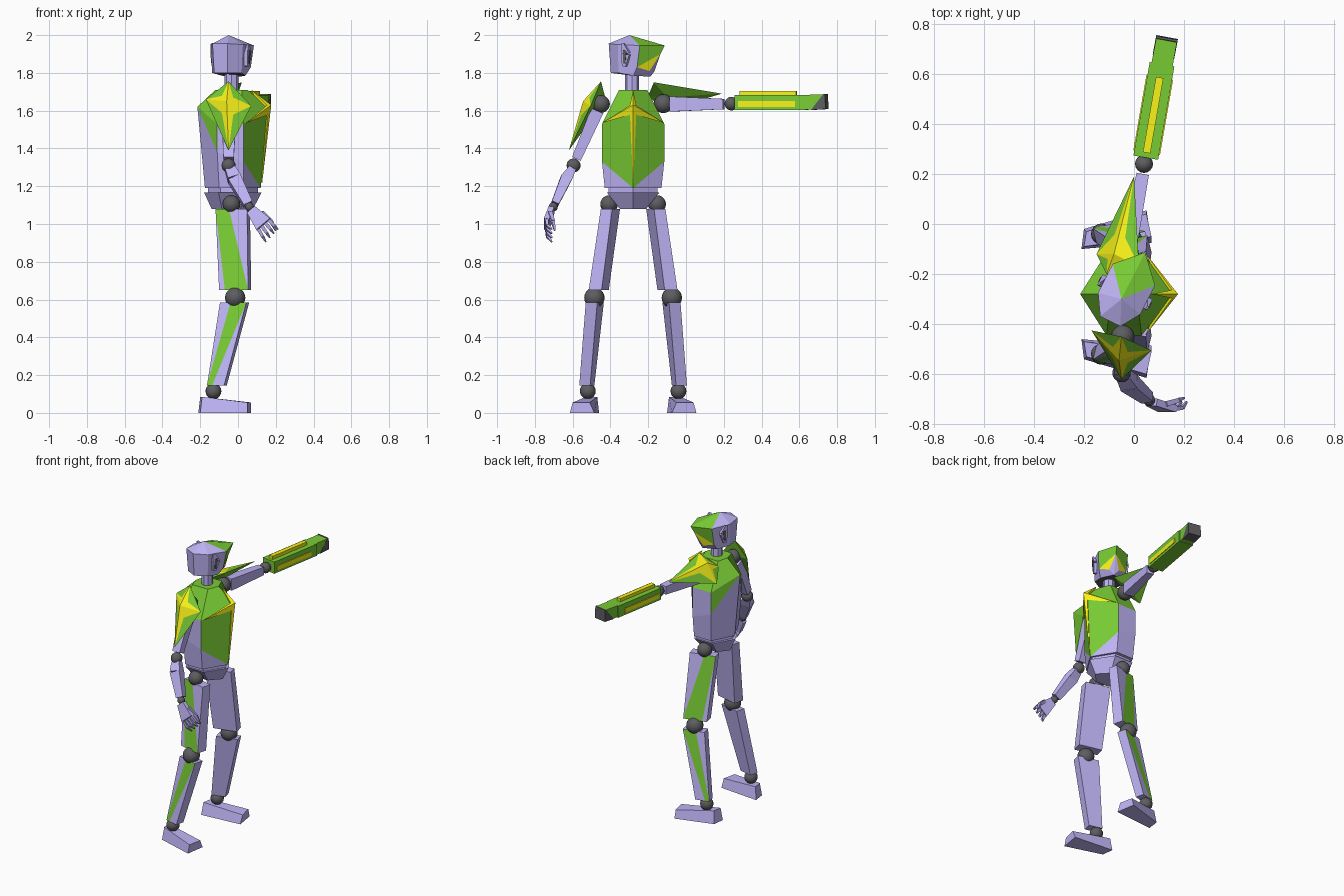
import bpy, bmesh, math
from mathutils import Vector as V

if "Cube" in bpy.data.objects:
    bpy.data.objects.remove(bpy.data.objects["Cube"])

YC = -0.28  # body centre line


def mat(name, c):
    m = bpy.data.materials.new(name)
    m.diffuse_color = (*c, 1)
    m.use_nodes = True
    m.node_tree.nodes["Principled BSDF"].inputs["Base Color"].default_value = m.diffuse_color
    return m


LILAC = mat("lilac", (0.52, 0.46, 0.92))
GREEN = mat("green", (0.19, 0.6, 0.035))
YELLOW = mat("yellow", (0.95, 0.9, 0.01))
DARK = mat("dark_grey", (0.11, 0.11, 0.12))
MATS = [LILAC, GREEN, YELLOW, DARK]


def mesh(name, polys):
    """polys: list of (points, material)"""
    bm = bmesh.new()
    for pts, m in polys:
        f = bm.faces.new([bm.verts.new(p) for p in pts])
        f.material_index = MATS.index(m)
    bmesh.ops.remove_doubles(bm, verts=bm.verts, dist=1e-4)
    bmesh.ops.recalc_face_normals(bm, faces=bm.faces)
    me = bpy.data.meshes.new(name)
    bm.to_mesh(me)
    bm.free()
    for m in MATS:
        me.materials.append(m)
    ob = bpy.data.objects.new(name, me)
    bpy.context.collection.objects.link(ob)
    return ob


def prism(name, a, b, m):
    """solid between two rings with equal point counts"""
    n = len(a)
    polys = [(a, m), (b, m)]
    polys += [([a[i], a[(i + 1) % n], b[(i + 1) % n], b[i]], m) for i in range(n)]
    return mesh(name, polys)


def bar(name, p0, p1, s0, s1, m=LILAC, up=(0, 0, 1), slant=0):
    """tapered box from p0 to p1; sizes are (side, up); slant slides the start's low edge back"""
    p0, p1 = V(p0), V(p1)
    d = (p1 - p0).normalized()
    side = d.cross(V(up)).normalized()
    u = side.cross(d)
    ring = lambda p, s, k: [p + side * s[0] / 2 * i + u * s[1] / 2 * j + d * k * j
                            for i, j in ((-1, -1), (1, -1), (1, 1), (-1, 1))]
    return prism(name, ring(p0, s0, slant), ring(p1, s1, 0), m)


def ball(name, p, r):
    bpy.ops.mesh.primitive_uv_sphere_add(segments=16, ring_count=10, radius=r, location=p)
    ob = bpy.context.object
    ob.name = name
    ob.data.materials.append(DARK)
    bpy.ops.object.shade_smooth()


def star(name, peak, tips, back, k, pad):
    """four-pointed star; a pad fills the gaps between the points in green"""
    peak, back = V(peak), V(back)
    tips = [V(t) for t in tips]
    polys = []
    for i in range(4):
        a, b = tips[i], tips[(i + 1) % 4]
        n = peak + (a + b - 2 * peak) * k
        polys += [([peak, a, n], YELLOW), ([peak, n, b], YELLOW)]
        if pad:
            polys += [([a, n, b], GREEN), ([a, b, back], GREEN)]
        else:
            polys += [([a, n, back], YELLOW), ([n, b, back], YELLOW)]
    return mesh(name, polys)


def mirrored(name, pts, faces, place):
    """half model given by lettered points, mirrored over the centre plane"""
    polys = []
    for s in (1, -1):
        for keys, m in faces:
            polys.append(([place(*pts[k], s) for k in keys.split()], m))
    return mesh(name, polys)


# torso
T = dict(A=(.05, 0, 1.71), B=(.165, 0, 1.62), C=(.12, 0, 1.19),
         D=(.02, .075, 1.71), E=(.03, .165, 1.53), F=(.03, .165, 1.33), G=(.03, .15, 1.19),
         H=(-.1, .075, 1.71), I=(-.11, .165, 1.53), J=(-.11, .165, 1.38), K=(-.1, .15, 1.19),
         L=(-.12, 0, 1.71), M=(-.215, 0, 1.62), N=(-.175, 0, 1.19))
mirrored("torso", T, [("A B E D", GREEN), ("B C F E", GREEN), ("C G F", LILAC),
                      ("D E I H", GREEN), ("E F J I", LILAC), ("F G K J", LILAC),
                      ("L H I M", GREEN), ("M I J", GREEN), ("M J K N", LILAC),
                      ("A D H L", GREEN), ("C N K G", LILAC)],
         lambda x, d, z, s: V((x, YC + s * d, z)))
star("chest_star", (.176, YC, 1.63),
     [(.07, YC, 1.712), (.045, YC + .165, 1.535), (.126, YC, 1.2), (.045, YC - .165, 1.535)],
     (.12, YC, 1.6), .1, False)


# waist and pelvis, six-sided like the torso
def hexring(front, rear, side, z):
    w = front - rear
    a, b = rear + w * .25, rear + w * .7
    return [(front, YC, z), (b, YC + side, z), (a, YC + side, z),
            (rear, YC, z), (a, YC - side, z), (b, YC - side, z)]


prism("waist", hexring(.105, -.16, .13, 1.195), hexring(.105, -.16, .13, 1.16), LILAC)
prism("pelvis", hexring(.125, -.18, .14, 1.168), hexring(.08, -.14, .07, 1.08), LILAC)

# neck
bpy.ops.mesh.primitive_cylinder_add(vertices=8, radius=.037, depth=.11, location=(-.035, YC - .005, 1.745))
bpy.context.object.name = "neck"
bpy.context.object.data.materials.append(LILAC)

# head, turned toward the raised arm
FWD, RGT, HC = V((.45, .89, 0)), V((.89, -.45, 0)), V((-.05, -.30, 0))


def hp(f, r, z, s=1):
    return HC + FWD * f + RGT * r * s + V((0, 0, z))


H = dict(T=(0, 0, 2.0), P=(.21, 0, 1.945), Q=(.11, .095, 1.945), R=(-.02, .095, 1.95),
         S=(-.1, .045, 1.955), S0=(-.1, 0, 1.955), P2=(.185, 0, 1.9), Q2=(.09, .087, 1.83),
         V1=(.135, .03, 1.81), W=(.125, 0, 1.78), U=(.06, .07, 1.785),
         X=(-.02, .088, 1.8), Y=(-.09, .04, 1.8), Y0=(-.09, 0, 1.8))
mirrored("head", H, [("T P Q", GREEN), ("T Q R", LILAC), ("T R S", LILAC), ("T S S0", LILAC),
                     ("P Q Q2 P2", GREEN), ("P2 Q2 V1", YELLOW), ("P2 V1 W", LILAC),
                     ("V1 Q2 U W", LILAC), ("Q R X U Q2", LILAC), ("R S Y X", LILAC),
                     ("S S0 Y0 Y", LILAC), ("W U X Y Y0", DARK)], hp)
for s in (1, -1):
    bar("ear_plate", hp(.02, .096, 1.835, s), hp(.03, .1, 1.9, s), (.02, .02), (.022, .05), LILAC, FWD)
    bar("ear_fin", hp(.03, .1, 1.9, s), hp(.015, .108, 1.955, s), (.022, .05), (.008, .015), LILAC, FWD)
    bar("ear_slot", hp(.025, .101, 1.85, s), hp(.03, .105, 1.92, s), (.02, .012), (.02, .022), DARK, FWD)


# legs, turned outward
def limb(name, s, top, bot, flip):
    """turned box with a diagonal green band outside; ends are (x, d, length, width, z, split)"""
    cs, sn = math.cos(math.radians(14)), math.sin(math.radians(14))

    def corner(e, i, j):  # i along the length (-1 back), j across (1 outer)
        l, w = e[2] / 2 * i * flip, e[3] / 2 * j
        return V((e[0] + l * cs - w * sn, YC + s * (e[1] + l * sn + w * cs), e[4]))
    a, m, b, b2, a2 = [corner(top, i, j) for i, j in ((-1, 1), (top[5], 1), (1, 1), (1, -1), (-1, -1))]
    c, n, e, e2, c2 = [corner(bot, i, j) for i, j in ((-1, 1), (bot[5], 1), (1, 1), (1, -1), (-1, -1))]
    mesh(name, [([a, m, e, n], GREEN), ([m, b, e], LILAC), ([a, n, c], LILAC),
                ([a, m, b, b2, a2], LILAC), ([c, n, e, e2, c2], LILAC),
                ([a2, b2, e2, c2], LILAC), ([a, a2, c2, c], LILAC), ([b, b2, e2, e], LILAC)])


for s, n in ((1, "left"), (-1, "right")):
    limb(n + "_thigh", s, (-.028, .12, .172, .062, 1.08, -.15), (-.015, .182, .158, .07, .65, -.6), 1)
    limb(n + "_shin", s, (-.018, .203, .144, .063, .585, .2), (-.112, .245, .093, .059, .145, .4), -1)
    ball(n + "_hip_joint", (-.035, YC + s * .127, 1.105), .047)
    ball(n + "_knee_joint", (-.015, YC + s * .205, .61), .054)
    ball(n + "_ankle_joint", (-.13, YC + s * .24, .115), .042)
    q = lambda x, d, z: (x, YC + s * d, z)
    prism(n + "_foot", [q(-.21, .18, 0), q(-.2, .26, 0), q(-.19, .25, .085), q(-.2, .19, .085)],
          [q(.07, .205, 0), q(.05, .335, 0), q(.05, .32, .055), q(.07, .23, .055)], LILAC)

# shoulder pads
star("right_shoulder_pad", (-.06, -.545, 1.65),
     [(-.05, -.45, 1.755), (.07, -.505, 1.625), (-.05, -.62, 1.39), (-.17, -.425, 1.66)],
     (-.03, -.485, 1.62), .25, True)
star("left_shoulder_pad", (-.08, -.12, 1.725),
     [(-.11, -.2, 1.68), (.02, -.17, 1.75), (0, .19, 1.69), (-.15, -.12, 1.6)],
     (-.04, -.1, 1.67), .25, True)

# right arm, hanging
X = (1, 0, 0)
ball("right_shoulder_joint", (-.045, -.45, 1.635), .047)
bar("right_upper_arm", (-.047, -.47, 1.6), (-.05, -.58, 1.345), (.07, .08), (.05, .055), up=X)
ball("right_elbow_joint", (-.05, -.595, 1.31), .037)
bar("right_elbow_cuff", (-.042, -.605, 1.29), (-.02, -.635, 1.24), (.04, .055), (.06, .07), up=X)
bar("right_forearm", (-.02, -.635, 1.24), (.053, -.695, 1.105), (.06, .07), (.04, .05), up=X)
ball("right_wrist_joint", (.06, -.703, 1.09), .024)

# hand
WID = V((.75, 0, .66))
PALM0, PALM1 = V((.07, -.712, 1.075)), V((.135, -.738, .998))
bar("palm", PALM0, PALM1, (.03, .055), (.028, .095), up=WID)
for i in range(4):
    a = PALM1 + WID * (i - 1.5) * .024
    b = a + V((.026, .004, -.035)) + WID * (i - 1.5) * .004
    c = b + V((.018, .024, -.03 + .004 * i))
    bar("finger_base", a, b, (.017, .019), (.015, .016), up=WID)
    bar("finger_tip", b, c, (.015, .016), (.007, .007), up=WID)
t0, t1, t2 = V((.125, -.72, 1.06)), V((.175, -.705, 1.015)), V((.2, -.695, .965))
bar("thumb_base", t0, t1, (.022, .024), (.018, .018))
bar("thumb_tip", t1, t2, (.018, .018), (.007, .007))

# left arm, raised
ball("left_shoulder_joint", (-.03, -.12, 1.637), .05)
bar("left_upper_arm", (-.022, -.08, 1.635), (.035, .2, 1.635), (.07, .08), (.05, .055))
ball("left_elbow_joint", (.04, .24, 1.637), .036)

# arm blaster with a slanted muzzle
B0, B1, B2 = V((.047, .265, 1.643)), V((.112, .638, 1.643)), V((.132, .745, 1.648))
bar("blaster_body", B0, B1, (.1, .08), (.1, .08), GREEN)
bar("blaster_barrel", B0.lerp(B1, .9), B1.lerp(B2, .95), (.086, .08), (.084, .076), GREEN)
bar("blaster_muzzle", B1.lerp(B2, .6), B2, (.088, .081), (.088, .079), DARK, slant=.035)
d = (B1 - B0).normalized()
side = d.cross(V((0, 0, 1)))
low = V((0, 0, -.008))
for off, size in ((V((0, 0, .045)), (.03, .034)), (side * .044 + low, (.02, .03)), (side * -.044 + low, (.02, .03))):
    bar("blaster_stripe", B0 + d * .02 + off, B0 + d * .325 + off, size, size, YELLOW)
